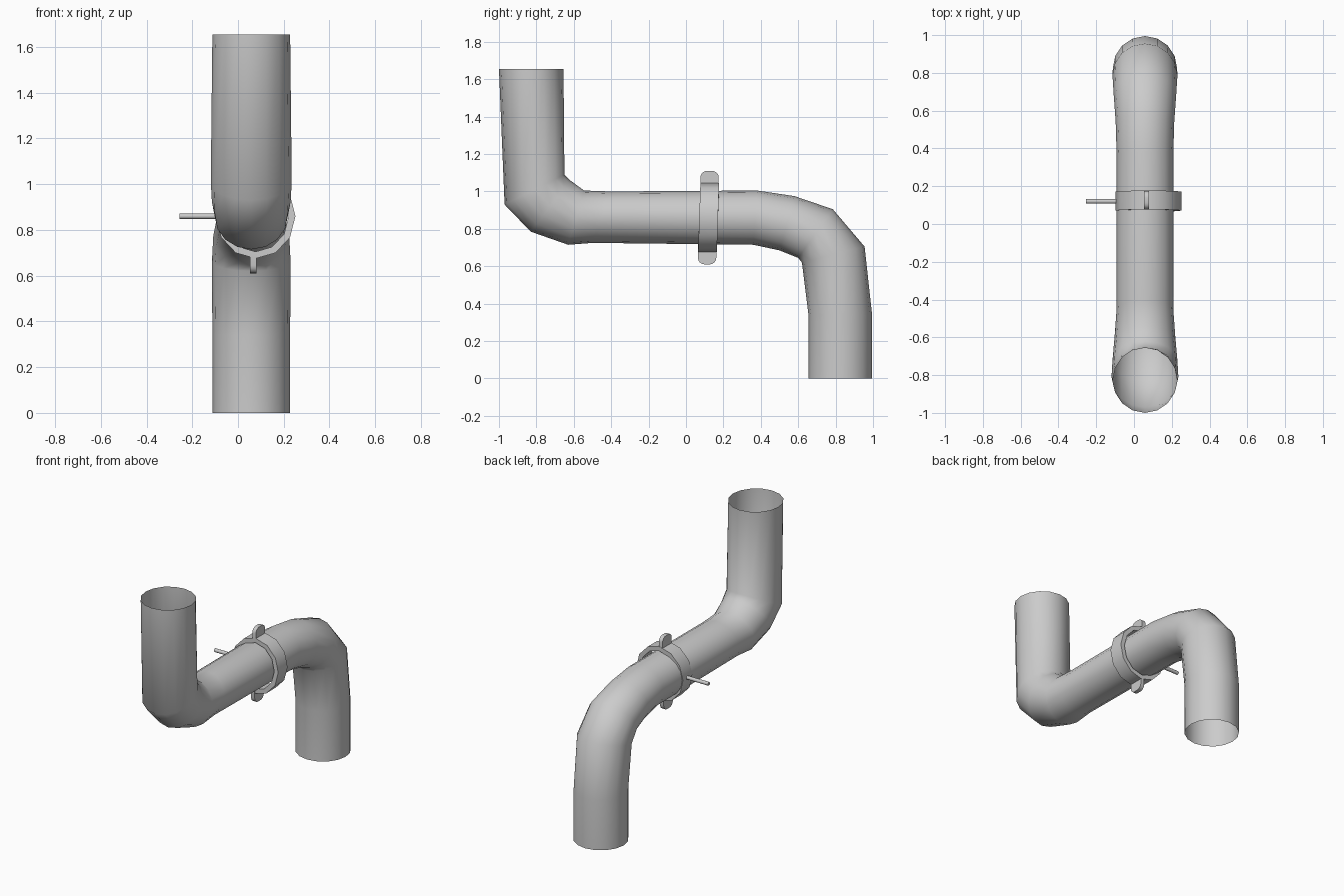
import bpy, bmesh, math
from math import sin, cos, pi, radians
from mathutils import Vector, Matrix

if "Cube" in bpy.data.objects:
    bpy.data.objects.remove(bpy.data.objects["Cube"])

PIPE_X = 0.058

grey = bpy.data.materials.new("light_grey")
grey.use_nodes = True
grey.diffuse_color = (0.6, 0.6, 0.6, 1)
grey.node_tree.nodes["Principled BSDF"].inputs["Base Color"].default_value = (0.6, 0.6, 0.6, 1)


def finish(name, bm, angle):
    mesh = bpy.data.meshes.new(name)
    bmesh.ops.recalc_face_normals(bm, faces=bm.faces)
    bm.to_mesh(mesh)
    bm.free()
    mesh.materials.append(grey)
    obj = bpy.data.objects.new(name, mesh)
    bpy.context.collection.objects.link(obj)
    bpy.ops.object.select_all(action="DESELECT")
    bpy.context.view_layer.objects.active = obj
    obj.select_set(True)
    bpy.ops.object.shade_smooth_by_angle(angle=radians(angle))
    return obj


def ring(bm, x, low, high, half_x, sides):
    """Elliptical loop spanning two (y, z) points, with its own width in x."""
    a, b = Vector((x, *low)), Vector((x, *high))
    mid, half = (a + b) / 2, (b - a) / 2
    turns = [2 * pi * i / sides for i in range(sides)]
    return [bm.verts.new(mid + half * cos(t) + Vector((half_x * sin(t), 0, 0))) for t in turns]


def bridge(bm, r1, r2):
    n = len(r1)
    for i in range(n):
        j = (i + 1) % n
        bm.faces.new((r1[i], r1[j], r2[j], r2[i]))


# Open pipe: outer/lower point, inner/upper point, half width
sections = [
    ((-1.0, 1.655), (-0.655, 1.655), 0.17),
    ((-0.97, 0.93), (-0.65, 1.09), 0.177),
    ((-0.83, 0.785), (-0.62, 1.06), 0.172),
    ((-0.63, 0.715), (-0.545, 1.005), 0.16),
    ((-0.5, 0.725), (-0.4, 1.0), 0.15),
    ((0.36, 0.715), (0.38, 1.005), 0.15),
    ((0.5, 0.685), (0.58, 0.975), 0.155),
    ((0.6, 0.645), (0.785, 0.905), 0.166),
    ((0.62, 0.62), (0.955, 0.705), 0.172),
    ((0.655, 0.34), (0.995, 0.34), 0.17),
    ((0.655, 0.0), (0.995, 0.0), 0.17),
]
bm = bmesh.new()
loops = [ring(bm, PIPE_X, low, high, w, 16) for low, high, w in sections]
for r1, r2 in zip(loops, loops[1:]):
    bridge(bm, r1, r2)
finish("bent_pipe", bm, 60)

# Clamp band, leaning slightly back towards the top
bm = bmesh.new()
band = [
    ring(bm, 0.077, (y, 0.86 - r), (y + 0.012, 0.86 + r), r - 0.011, 12)
    for y, r in ((0.065, 0.185), (0.165, 0.185), (0.165, 0.155), (0.065, 0.155))
]
for i in range(4):
    bridge(bm, band[i], band[(i + 1) % 4])
finish("clamp_band", bm, 40)


# Rounded lugs above and below the band
def lug(name, y, z_base, z_tip):
    sign = 1 if z_tip > z_base else -1
    r, corner = 0.049, 0.035
    outline = [(y - r, z_base), (y + r, z_base)]
    for start, cy in ((0, y + r - corner), (pi / 2, y - r + corner)):
        for k in range(5):
            t = start + k * pi / 8
            outline.append((cy + corner * cos(t), z_tip + sign * corner * (sin(t) - 1)))
    bm = bmesh.new()
    face = bm.faces.new([bm.verts.new((0.053, *p)) for p in outline])
    extruded = bmesh.ops.extrude_face_region(bm, geom=[face])["geom"]
    moved = [v for v in extruded if isinstance(v, bmesh.types.BMVert)]
    bmesh.ops.translate(bm, verts=moved, vec=(0.027, 0, 0))
    finish(name, bm, 40)


lug("upper_lug", 0.126, 1.025, 1.11)
lug("lower_lug", 0.113, 0.695, 0.61)

# Mounting rod
bm = bmesh.new()
bmesh.ops.create_cone(
    bm, cap_ends=True, segments=12, radius1=0.012, radius2=0.012, depth=0.175,
    matrix=Matrix.Translation((-0.1675, 0.12, 0.86)) @ Matrix.Rotation(pi / 2, 4, "Y"))
finish("mounting_rod", bm, 40)
